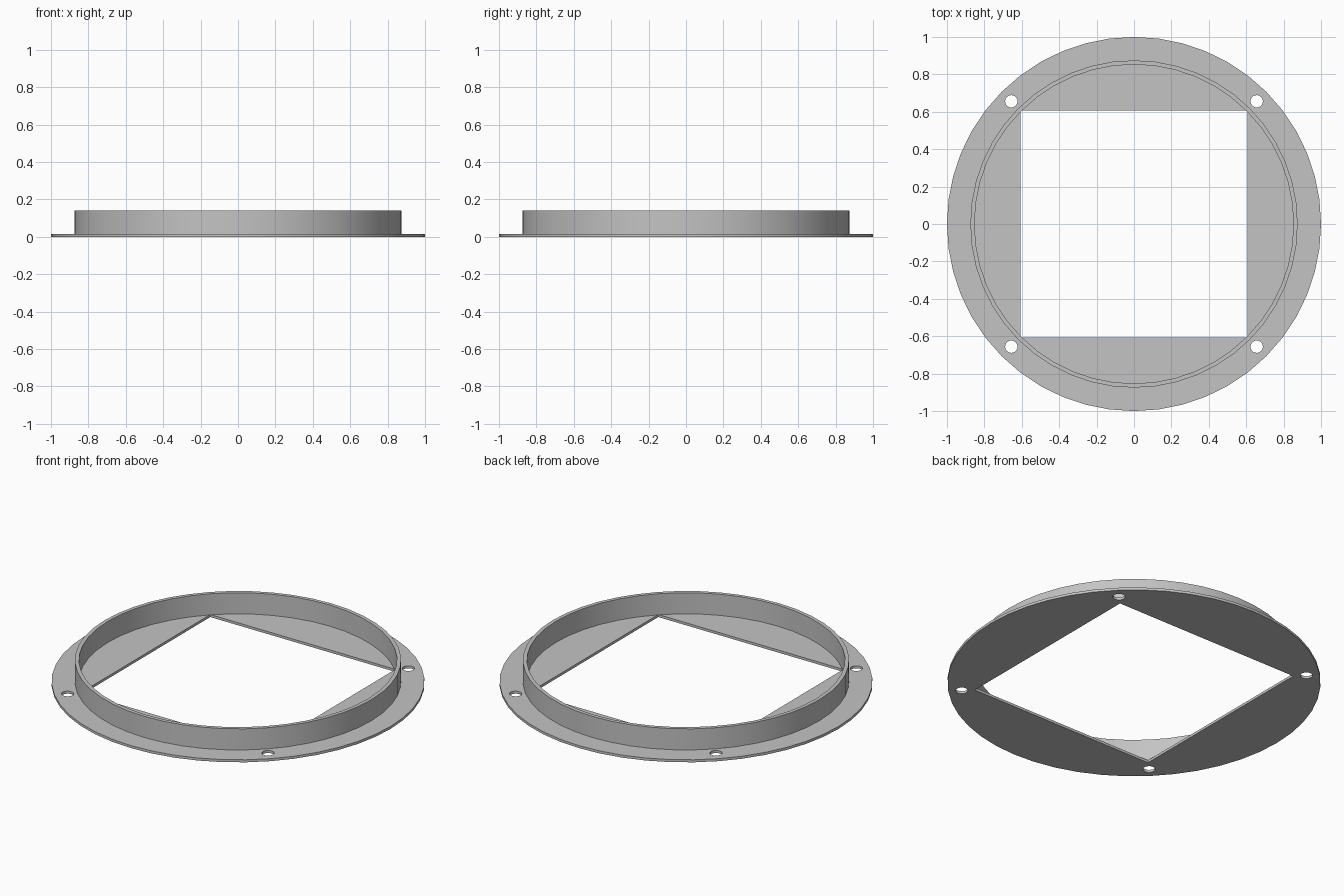
import bpy, math

if "Cube" in bpy.data.objects:
    bpy.data.objects.remove(bpy.data.objects["Cube"])

SEG = 48
PLATE_T, TOP = 0.015, 0.14
R_PLATE, R_OUT, R_IN = 1.0, 0.875, 0.853
HALF, HOLE_POS, HOLE_R = 0.606, 0.656, 0.033

grey = bpy.data.materials.new("grey metal")
grey.diffuse_color = (0.55, 0.55, 0.55, 1)
grey.use_nodes = True
grey.node_tree.nodes["Principled BSDF"].inputs["Base Color"].default_value = grey.diffuse_color


def circle(r, n, cx=0, cy=0):
    return [(cx + r * math.cos(2 * math.pi * i / n),
             cy + r * math.sin(2 * math.pi * i / n)) for i in range(n)]


def extruded(name, loops, z0, z1):
    """Fill an outline with holes and extrude it from z0 to z1."""
    cu = bpy.data.curves.new(name, 'CURVE')
    cu.dimensions = '2D'
    cu.fill_mode = 'BOTH'
    cu.extrude = (z1 - z0) / 2
    for pts in loops:
        sp = cu.splines.new('POLY')
        sp.points.add(len(pts) - 1)
        for p, (x, y) in zip(sp.points, pts):
            p.co = (x, y, 0, 1)
        sp.use_cyclic_u = True
    ob = bpy.data.objects.new(name, cu)
    bpy.context.collection.objects.link(ob)
    ob.location.z = (z0 + z1) / 2
    bpy.ops.object.select_all(action='DESELECT')
    ob.select_set(True)
    bpy.context.view_layer.objects.active = ob
    bpy.ops.object.convert(target='MESH')
    ob = bpy.context.object
    # Weld the caps to the walls and face everything outward
    bpy.ops.object.mode_set(mode='EDIT')
    bpy.ops.mesh.select_all(action='SELECT')
    bpy.ops.mesh.remove_doubles(threshold=0.0001)
    bpy.ops.mesh.normals_make_consistent(inside=False)
    bpy.ops.object.mode_set(mode='OBJECT')
    ob.data.materials.clear()
    ob.data.materials.append(grey)
    bpy.ops.object.shade_smooth_by_angle(angle=math.radians(30))
    return ob


# Round flange with a square opening and four screw holes
square = [(-HALF, -HALF), (HALF, -HALF), (HALF, HALF), (-HALF, HALF)]
holes = [circle(HOLE_R, 24, sx * HOLE_POS, sy * HOLE_POS)
         for sx in (-1, 1) for sy in (-1, 1)]
extruded("flange_plate", [circle(R_PLATE, SEG), square] + holes, 0, PLATE_T)

# Upright collar ring standing on the flange
extruded("collar_ring", [circle(R_OUT, SEG), circle(R_IN, SEG)], PLATE_T, TOP)
